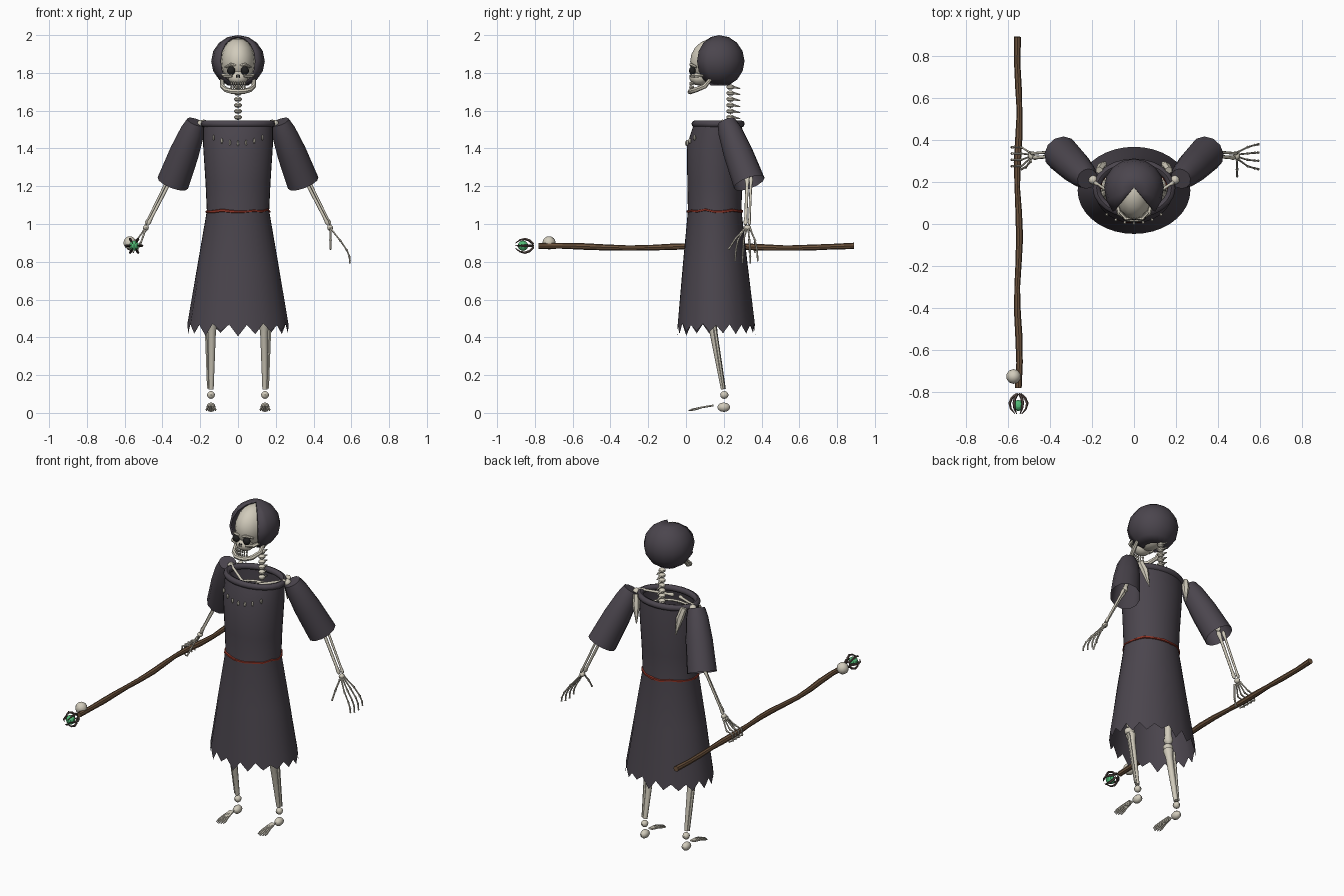
import bpy, bmesh, math, random
from mathutils import Vector as V, Matrix

if "Cube" in bpy.data.objects:
    bpy.data.objects.remove(bpy.data.objects["Cube"])

random.seed(4)
TAU = math.tau


def material(name, r, g, b):
    m = bpy.data.materials.new(name)
    m.diffuse_color = (r, g, b, 1)
    m.use_nodes = True
    m.node_tree.nodes["Principled BSDF"].inputs["Base Color"].default_value = m.diffuse_color
    return m


BONE = material("bone", .64, .60, .50)
CLOTH = material("cloth", .07, .06, .075)
WOOD = material("wood", .15, .085, .045)
RED = material("belt_red", .28, .035, .02)
GEM = material("green_gem", .08, .50, .18)
DARK = material("dark", .015, .015, .015)
METAL = material("claw_brown", .10, .07, .06)


def bridge(bm, a, b):
    for i in range(len(a)):
        j = (i + 1) % len(a)
        bm.faces.new((a[i], a[j], b[j], b[i]))


def tube(bm, pts, radii, n=6, closed=False, caps=(True, True)):
    pts = [V(p) for p in pts]
    k = len(pts)
    tans = []
    for i in range(k):
        a = pts[i - 1] if (i or closed) else pts[i]
        b = pts[(i + 1) % k] if (i < k - 1 or closed) else pts[i]
        tans.append((b - a).normalized())
    ref = min((V((1, 0, 0)), V((0, 1, 0)), V((0, 0, 1))),
              key=lambda ax: max(abs(t.dot(ax)) for t in tans))
    rings = []
    for p, t, r in zip(pts, tans, radii):
        u = ref.cross(t).normalized()
        w = t.cross(u)
        rings.append([bm.verts.new(p + r * (u * math.cos(TAU * i / n) + w * math.sin(TAU * i / n)))
                      for i in range(n)])
    for i in range(k if closed else k - 1):
        bridge(bm, rings[i], rings[(i + 1) % k])
    if not closed:
        if caps[0]:
            bm.faces.new(rings[0][::-1])
        if caps[1]:
            bm.faces.new(rings[-1])


def bone(bm, a, b, r, n=8, flare=1.6):
    a, b = V(a), V(b)
    tube(bm, [a.lerp(b, t) for t in (0, .05, .18, .85, .95, 1)],
         [r, r * flare, r, r * .9, r * flare * .8, r * .7], n)


def ball(bm, c, r, u=10, v=7):
    r = (r, r, r) if isinstance(r, (int, float)) else r
    bmesh.ops.create_uvsphere(bm, u_segments=u, v_segments=v, radius=1,
                              matrix=Matrix.Translation(c) @ Matrix.Diagonal((*r, 1)))


def finish(bm, name, mat, angle=45, fix=True):
    if fix:
        bmesh.ops.recalc_face_normals(bm, faces=bm.faces)
    me = bpy.data.meshes.new(name)
    bm.to_mesh(me)
    bm.free()
    me.materials.append(mat)
    me.shade_smooth()
    me.set_sharp_from_angle(angle=math.radians(angle))
    ob = bpy.data.objects.new(name, me)
    bpy.context.collection.objects.link(ob)
    return ob


# robe: elliptical rings with a ragged hem (z, centre y, rx, ry)
bm = bmesh.new()
N, prev = 36, None
for z, cy, rx, ry in [(1.54, .17, .185, .125), (1.42, .155, .185, .15), (1.22, .152, .172, .145),
                      (1.07, .152, .165, .142), (.78, .155, .215, .172), (.47, .16, .268, .207)]:
    ring = []
    for i in range(N):
        a = TAU * i / N
        dz = (i % 2) * -random.uniform(.03, .06) + random.uniform(-.008, .008) if z < .5 else 0
        ring.append(bm.verts.new((rx * math.cos(a), cy + ry * math.sin(a), z + dz)))
    if prev:
        bridge(bm, ring, prev)
    prev = ring
finish(bm, "robe", CLOTH)


def hoop(cy, rx, ry, z, k, wob=0):
    return [(rx * math.cos(TAU * i / k), cy + ry * math.sin(TAU * i / k),
             z + random.uniform(-wob, wob)) for i in range(k)]


bm = bmesh.new()
tube(bm, hoop(.17, .178, .122, 1.53, 24), [.019] * 24, 8, True)
finish(bm, "collar", CLOTH)
bm = bmesh.new()
tube(bm, hoop(.152, .166, .144, 1.07, 18, .006), [random.uniform(.006, .01) for _ in range(18)], 5, True)
finish(bm, "belt", RED, 30)

# necklace of small teeth lying on the chest
bm = bmesh.new()
for i in range(-3, 4):
    x = i * .043
    y = .155 - .152 * math.sqrt(1 - (x / .187) ** 2)
    ball(bm, (x, y, 1.427 + .03 * (i / 3) ** 2), (.007, .008, .015), 6, 5)
finish(bm, "tooth_necklace", BONE)

# hood: faceted sphere with the front wedge and underside cut away
bm = bmesh.new()
bmesh.ops.create_uvsphere(bm, u_segments=16, v_segments=8, radius=1)
cut = []
for f in bm.faces:
    c = f.calc_center_median()
    if c.z < -.9 or (c.y < 0 and abs(c.x) < abs(c.y)):
        cut.append(f)
bmesh.ops.delete(bm, geom=cut, context='FACES')
for v in bm.verts:
    y = v.co.y * (.165 if v.co.y < 0 else .135)
    v.co = V((v.co.x * .142, .175 + y, 1.862 + v.co.z * .138))
hood = finish(bm, "hood", CLOTH, 25, False)
mod = hood.modifiers.new("thickness", 'SOLIDIFY')
mod.thickness = .012

# skull
bm = bmesh.new()
ball(bm, (0, .157, 1.86), (.092, .135, .125), 16, 10)
ball(bm, (0, .07, 1.775), (.055, .052, .042), 10, 7)
for s in (-1, 1):
    tube(bm, [(s * .03, .027, 1.785), (s * .07, .05, 1.785), (s * .09, .13, 1.795)], [.009, .012, .008])
    tube(bm, [(s * .012, .028, 1.838), (s * .038, .025, 1.845), (s * .068, .055, 1.83)], [.007, .009, .006])
finish(bm, "skull", BONE)
bm = bmesh.new()
half = [(.085, .14, 1.78), (.083, .10, 1.73), (.062, .05, 1.71), (.032, .026, 1.702)]
jaw = half + [(0, .022, 1.70)] + [(-x, y, z) for x, y, z in half[::-1]]
tube(bm, jaw, [.009, .013, .014, .014, .014, .014, .014, .013, .009], 7)
finish(bm, "jaw", BONE)
bm = bmesh.new()
for i in range(-3, 4):
    for z in (1.724, 1.744):
        ball(bm, (i * .012, .022 + .0016 * i * i, z), (.0055, .006, .01), 5, 4)
finish(bm, "teeth", BONE)
bm = bmesh.new()
for s in (-1, 1):
    ball(bm, (s * .036, .034, 1.812), (.023, .018, .023), 10, 7)
    ball(bm, (s * .006, .024, 1.782), (.005, .006, .011), 6, 5)
finish(bm, "eye_sockets_and_nose", DARK)

# spine: vertebrae with rear spurs
bm = bmesh.new()
z = 1.725
while z > .98:
    y = .235 if z > 1.5 else .20
    ball(bm, (0, y, z), (.021, .022, .014), 8, 5)
    tube(bm, [(0, y + .01, z), (0, y + .052, z - .008)], [.009, .003], 5)
    z -= .032
ball(bm, (0, .18, .93), (.11, .07, .06))
finish(bm, "spine_and_pelvis", BONE)

# rib cage inside the robe
bm = bmesh.new()
for z in (1.46, 1.40, 1.34, 1.28):
    tube(bm, hoop(.155, .13, .1, z, 16), [.008] * 16, 5, True)
finish(bm, "ribs", BONE)

for s, side in ((-1, "right"), (1, "left")):
    P = lambda x, y, z: V((s * x, y, z))
    # sleeve
    bm = bmesh.new()
    a, b = P(.222, .215, 1.54), P(.345, .335, 1.217)
    tube(bm, [a, a.lerp(b, .15), a.lerp(b, .5), b], [.05, .064, .078, .086], 12, caps=(True, False))
    finish(bm, side + "_sleeve", CLOTH)
    # shoulder and arm
    bm = bmesh.new()
    bone(bm, P(.02, .09, 1.51), P(.19, .20, 1.545), .008)
    tube(bm, [P(.165, .255, 1.54), P(.15, .275, 1.48), P(.135, .295, 1.38)], [.018, .022, .003], 6)
    ball(bm, P(.195, .21, 1.53), .022)
    bone(bm, P(.20, .215, 1.52), P(.35, .335, 1.25), .014)
    bone(bm, P(.347, .325, 1.25), P(.478, .315, .995), .009)
    bone(bm, P(.365, .345, 1.25), P(.49, .335, .995), .007)
    ball(bm, P(.488, .325, .98), (.016, .02, .015), 8, 6)
    finish(bm, side + "_arm_bones", BONE)
    # hand: relaxed on the left, wrapped round the staff on the right
    bm = bmesh.new()
    for i in range(4):
        y = .275 + .03 * i
        if s > 0:
            path = [P(.492, .31 + .01 * i, .975), P(.54, y, .915), P(.575, y + .007 * (i - 1.5), .865),
                    P(.59, y + .009 * (i - 1.5), .83), P(.593, y + .01 * (i - 1.5), .785 + .012 * abs(i - 1.5))]
        else:
            path = [P(.495, .31 + .01 * i, .97), P(.535, y, .915), P(.575, y, .905),
                    P(.583, y, .87), P(.55, y, .85)]
        for p, q in zip(path, path[1:]):
            bone(bm, p, q, .0048, 5, 1.5)
    thumb = ([P(.49, .305, .97), P(.49, .26, .92), P(.49, .225, .865)] if s > 0 else
             [P(.49, .30, .97), P(.515, .27, .90), P(.535, .26, .855)])
    for p, q in zip(thumb, thumb[1:]):
        bone(bm, p, q, .0055, 5, 1.5)
    finish(bm, side + "_hand", BONE)
    # leg
    bm = bmesh.new()
    bone(bm, P(.10, .17, .92), P(.14, .135, .52), .022)
    ball(bm, P(.143, .13, .50), (.032, .028, .025))
    tube(bm, [P(.138, .135, .48), P(.138, .145, .43), P(.142, .198, .125)], [.03, .021, .013], 8)
    tube(bm, [P(.168, .15, .47), P(.157, .20, .13)], [.010, .008], 6)
    ball(bm, P(.143, .203, .095), (.021, .022, .021), 8, 6)
    finish(bm, side + "_leg_bones", BONE)
    # foot
    bm = bmesh.new()
    ball(bm, P(.143, .20, .03), (.024, .034, .025), 8, 6)
    for i in range(-2, 3):
        x, e = .143 + i * .005, .143 + i * .012
        tip = .012 + .007 * abs(i)
        tube(bm, [P(x, .145, .04), P((x + e) / 2, .085, .03), P(e, tip + .02, .018), P(e, tip, .012)],
             [.005, .0055, .0055, .002], 5)
    finish(bm, side + "_foot", BONE)

# staff, held level and slightly crooked
bm = bmesh.new()
K = 15
tube(bm, [(-.55 + .006 * math.sin(i * 1.3), -.78 + 1.67 * i / (K - 1), .879 + .006 * math.sin(i * .9 + 1))
          for i in range(K)], [random.uniform(.013, .018) for _ in range(K)], 8)
finish(bm, "staff", WOOD, 30)
bm = bmesh.new()
ball(bm, (-.573, -.725, .90), .035, 10, 8)
finish(bm, "staff_knob", BONE)
bm = bmesh.new()
ball(bm, (-.55, -.863, .885), .027, 10, 8)
finish(bm, "gem", GEM, 20)
bm = bmesh.new()
for i in range(6):
    c, s = math.cos(TAU * i / 6), math.sin(TAU * i / 6)
    tube(bm, [(-.55 + r * c, y, .885 + r * s)
              for y, r in ((-.808, .010), (-.828, .032), (-.852, .042), (-.878, .036), (-.903, .016))],
         [.006, .007, .007, .005, .002], 5)
finish(bm, "gem_claws", METAL)
